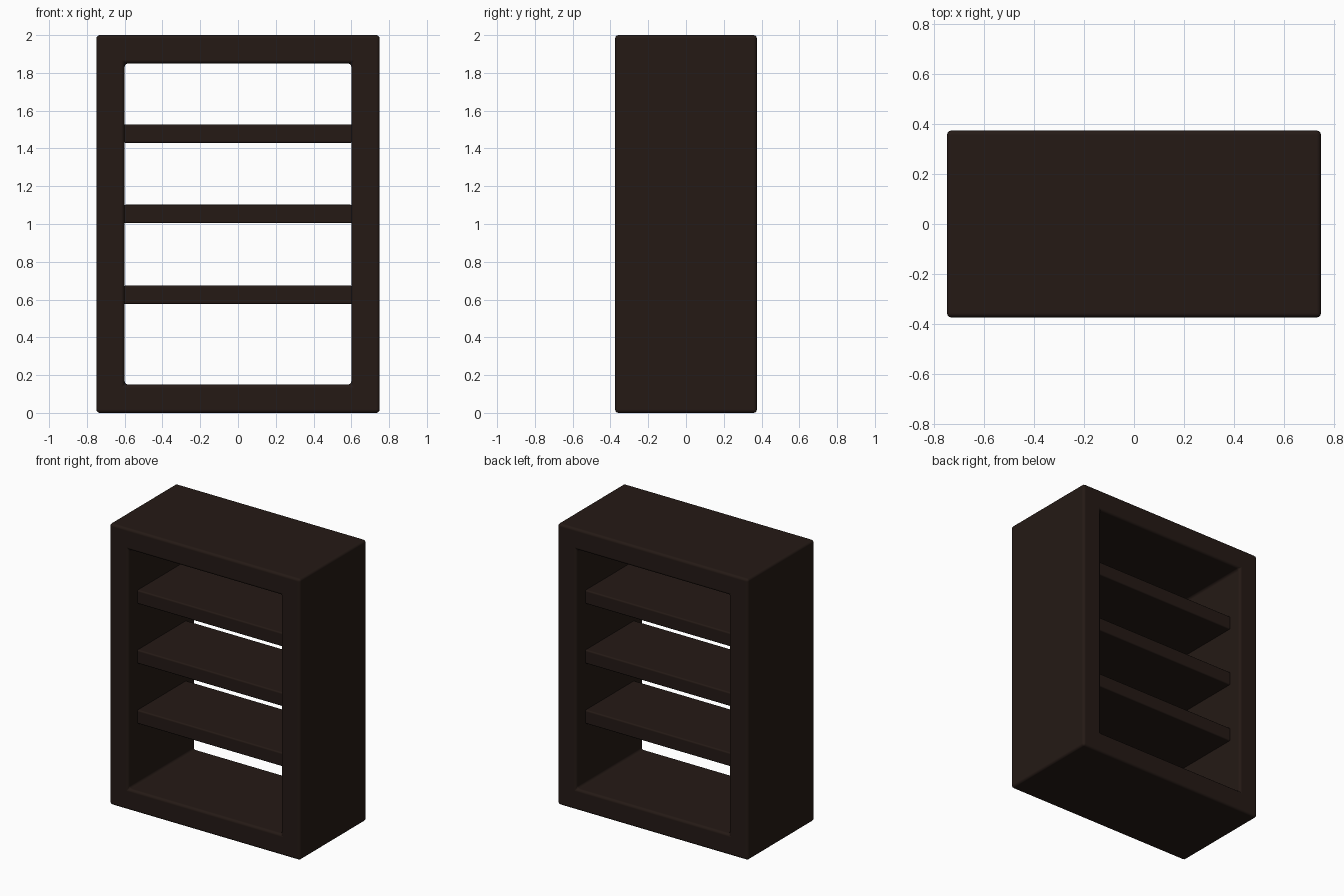
import bpy, bmesh

if "Cube" in bpy.data.objects:
    bpy.data.objects.remove(bpy.data.objects["Cube"])

W, D, H = 1.5, 0.75, 2.0      # overall size
T = 0.15                      # frame thickness

wood = bpy.data.materials.new("dark_wood")
wood.diffuse_color = (0.018, 0.010, 0.0075, 1)
wood.use_nodes = True
wood.node_tree.nodes["Principled BSDF"].inputs["Base Color"].default_value = wood.diffuse_color


def finish(name, bm, bevel):
    """Turn a bmesh into a softly bevelled, smooth shaded object."""
    bmesh.ops.recalc_face_normals(bm, faces=bm.faces)
    mesh = bpy.data.meshes.new(name)
    bm.to_mesh(mesh)
    bm.free()
    ob = bpy.data.objects.new(name, mesh)
    bpy.context.collection.objects.link(ob)
    mesh.materials.append(wood)
    mod = ob.modifiers.new("soft_edges", 'BEVEL')
    mod.width = bevel
    mod.segments = 3
    mod.limit_method = 'ANGLE'
    mod.harden_normals = True
    for p in mesh.polygons:
        p.use_smooth = True
    return ob


# Outer frame: rectangular ring extruded through the depth
bm = bmesh.new()


def ring(x, z0, z1):
    return [bm.verts.new((sx * x, -D / 2, z))
            for sx, z in ((-1, z0), (1, z0), (1, z1), (-1, z1))]


outer = ring(W / 2, 0, H)
inner = ring(W / 2 - T, T, H - T)
faces = [bm.faces.new((outer[i], outer[(i + 1) % 4], inner[(i + 1) % 4], inner[i]))
         for i in range(4)]
front = bmesh.ops.extrude_face_region(bm, geom=faces, use_keep_orig=True)
moved = [g for g in front["geom"] if isinstance(g, bmesh.types.BMVert)]
bmesh.ops.translate(bm, verts=moved, vec=(0, D, 0))
finish("bookcase_frame", bm, 0.018)

# Three shelves, set back from both open sides
for i, z in enumerate((0.625, 1.053, 1.478)):
    bm = bmesh.new()
    bmesh.ops.create_cube(bm, size=1)
    bmesh.ops.scale(bm, verts=bm.verts, vec=(W - 2 * T + 0.01, 0.55, 0.098))
    bmesh.ops.translate(bm, verts=bm.verts, vec=(0, 0, z))
    finish(f"shelf_{i + 1}", bm, 0.01)
